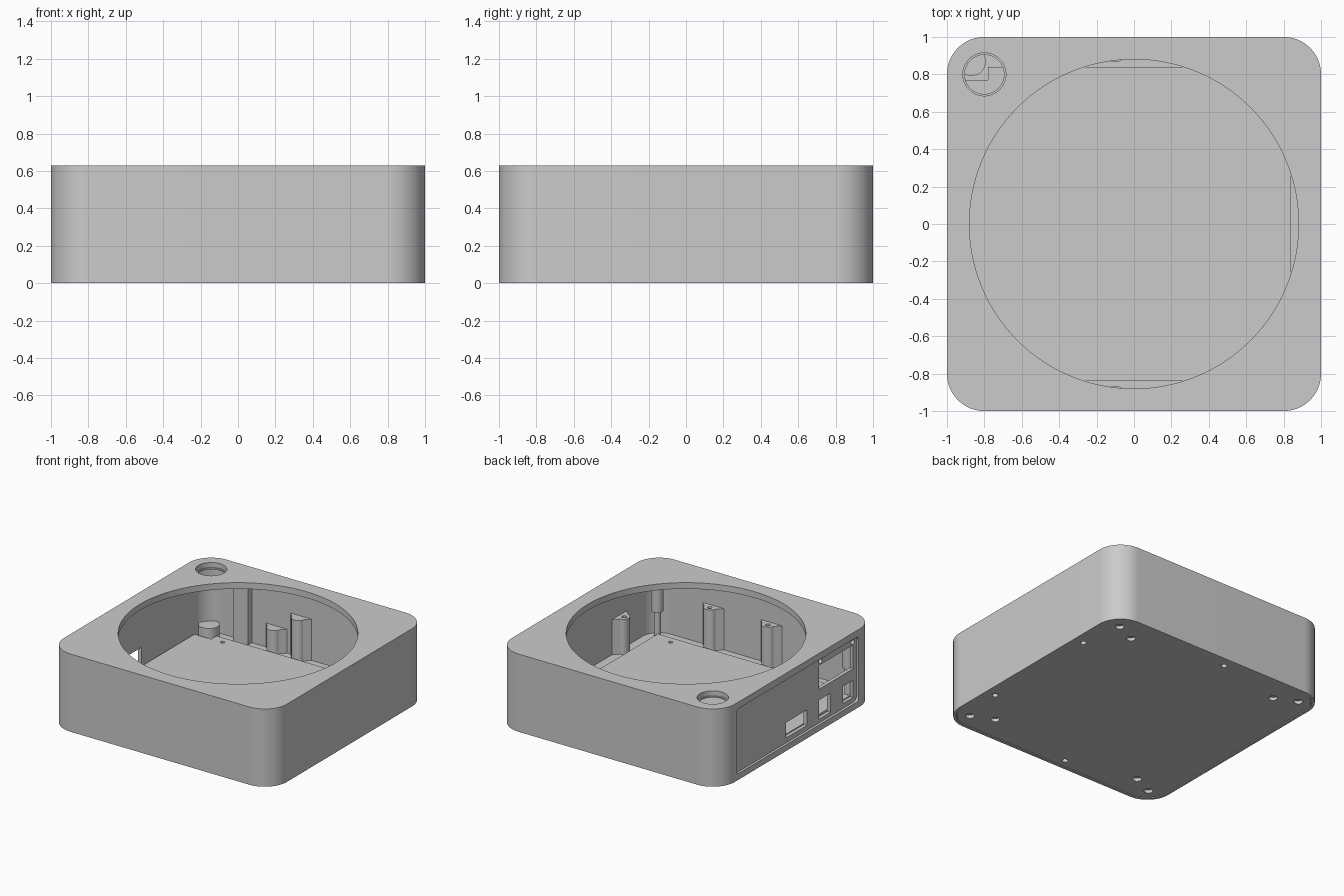
import bpy, bmesh, math
from mathutils import Matrix

if "Cube" in bpy.data.objects:
    bpy.data.objects.remove(bpy.data.objects["Cube"])

H = 0.63


def prism(name, pts, z0, z1, mat=None):
    """Extrude a closed outline from z0 to z1."""
    bm = bmesh.new()
    face = bm.faces.new([bm.verts.new((x, y, z0)) for x, y in pts])
    ext = bmesh.ops.extrude_face_region(bm, geom=[face])
    top = [v for v in ext["geom"] if isinstance(v, bmesh.types.BMVert)]
    bmesh.ops.translate(bm, verts=top, vec=(0, 0, z1 - z0))
    if mat:
        bm.transform(mat)
    bmesh.ops.recalc_face_normals(bm, faces=bm.faces)
    me = bpy.data.meshes.new(name)
    bm.to_mesh(me)
    bm.free()
    ob = bpy.data.objects.new(name, me)
    bpy.context.collection.objects.link(ob)
    return ob


def rounded(w, h, r, n=16):
    """Rounded rectangle outline with half sizes w, h."""
    pts = []
    for i, (sx, sy) in enumerate([(1, 1), (-1, 1), (-1, -1), (1, -1)]):
        for k in range(n + 1):
            a = math.pi / 2 * (i + k / n)
            pts.append((sx * (w - r) + r * math.cos(a), sy * (h - r) + r * math.sin(a)))
    return pts


def circle(x, y, r, n=32):
    return [(x + r * math.cos(2 * math.pi * k / n), y + r * math.sin(2 * math.pi * k / n))
            for k in range(n)]


def rect(x0, x1, y0, y1):
    return [(x0, y0), (x1, y0), (x1, y1), (x0, y1)]


def cut(target, cutters):
    """Subtract cutters one by one, then remove them."""
    bpy.context.view_layer.objects.active = target
    for c in cutters:
        c.hide_render = True
        m = target.modifiers.new("cut", 'BOOLEAN')
        m.operation = 'DIFFERENCE'
        m.solver = 'EXACT'
        m.object = c
        bpy.ops.object.modifier_apply(modifier=m.name)
        bpy.data.objects.remove(c, do_unlink=True)


# housing: rounded square shell, open below, with round openings in the top
housing = prism("housing", rounded(1, 1, 0.2, 24), 0, H)
cutters = [
    prism("cavity", rounded(0.95, 0.95, 0.15), -0.1, 0.58),
    prism("base_rabbet", rounded(0.978, 0.978, 0.178), -0.1, 0.046),
    prism("main_opening", circle(0, 0, 0.88, 128), 0.5, 0.7),
    prism("button_recess", circle(-0.8, 0.8, 0.115, 48), 0.59, 0.7),
    prism("button_hole", circle(-0.8, 0.8, 0.105, 48), 0.5, 0.7),
]

# connector panel on the left side: local outline (y, z), extruded along x
SIDE = Matrix(((0, 0, 1, 0), (1, 0, 0, 0), (0, 1, 0, 0), (0, 0, 0, 1)))
panel = [(y, z + 0.313) for y, z in rounded(0.78, 0.263, 0.03, 6)]
cutters.append(prism("panel_recess", panel, -1.1, -0.98, SIDE))
for y, z, r in [(0.55, 0.147, 0.055), (0.30, 0.145, 0.055), (-0.407, 0.285, 0.02),
                (-0.32, 0.545, 0.02), (-0.735, 0.54, 0.02)]:
    cutters.append(prism("round_port", circle(y, z, r), -1.1, -0.9, SIDE))
for y0, y1, z0, z1 in [(-0.15, 0.12, 0.09, 0.215), (-0.45, -0.30, 0.08, 0.235),
                       (-0.74, -0.61, 0.09, 0.23), (-0.74, -0.30, 0.323, 0.515)]:
    cutters.append(prism("square_port", rect(y0, y1, z0, z1), -1.1, -0.9, SIDE))
cut(housing, cutters)

# base plate fitted into the rabbet, with a raised step for the electronics
base = prism("base_plate", rounded(0.974, 0.974, 0.174, 24), 0.004, 0.046)
step = prism("raised_floor", [(-0.93, -0.77), (-0.78, -0.77), (-0.78, -0.84), (0.84, -0.84),
                              (0.84, 0.84), (-0.78, 0.84), (-0.78, 0.77), (-0.93, 0.77)],
             0.046, 0.08)
screws, floor_holes = [], []
for sx in (-1, 1):
    for sy in (-1, 1):
        screws.append(prism("corner_screw", circle(0.855 * sx, 0.855 * sy, 0.033), -0.1, 0.03))
        screws.append(prism("inner_screw", circle(0.68 * sx, 0.775 * sy, 0.033), -0.1, 0.03))
        screws.append(prism("inner_bore", circle(0.68 * sx, 0.775 * sy, 0.017), -0.1, 0.1))
        floor_holes.append(prism("floor_hole", circle(0.68 * sx, 0.775 * sy, 0.017), 0, 0.2))
for x, y in [(0.908, 0.503), (0.908, -0.503), (-0.1, 0.908), (-0.1, -0.908)]:
    screws.append(prism("wall_screw", circle(x, y, 0.022), -0.1, 0.03))
cut(base, screws)
cut(step, floor_holes)

# screw bosses standing against the walls: (angle of wall, offset along it, height)
smooth = [housing, base, step]
nose = [(0.955, -0.1), (0.915, -0.06)]
nose += [(0.905 + 0.04 * math.cos(a) - 0.0, 0.05 * math.sin(a))
         for a in [math.radians(270 - 22.5 * k) for k in range(9)]]
nose += [(0.915, 0.06), (0.955, 0.1)]
for ang, off, top in [(90, 0.1, 0.38), (90, 0.32, 0.24), (-90, -0.1, 0.38), (-90, 0.42, 0.38),
                      (0, 0.503, 0.33), (0, -0.503, 0.33)]:
    mat = Matrix.Rotation(math.radians(ang), 4, 'Z') @ Matrix.Translation((0, off, 0))
    boss = prism("wall_boss", nose, 0.046, top, mat)
    cut(boss, [prism("boss_bore", circle(0.905, 0, 0.018, 16), top - 0.1, top + 0.1, mat)])
    smooth.append(boss)

# stepped posts in three corners, a short boss in the fourth
for x, y in [(0.855, -0.855), (0.855, 0.855), (-0.855, -0.855)]:
    smooth.append(prism("corner_post_lower", circle(x, y, 0.026), 0.046, 0.26))
    smooth.append(prism("corner_post_upper", circle(x, y, 0.045), 0.26, 0.585))
smooth.append(prism("short_corner_boss", circle(-0.87, 0.87, 0.078), 0.046, 0.14))

# full-height rib on the back wall
smooth.append(prism("wall_rib", rect(-0.67, -0.54, 0.9, 0.955), 0.046, 0.585))

for ob in smooth:
    bpy.ops.object.select_all(action='DESELECT')
    ob.select_set(True)
    bpy.context.view_layer.objects.active = ob
    bpy.ops.object.shade_smooth_by_angle(angle=math.radians(30))
